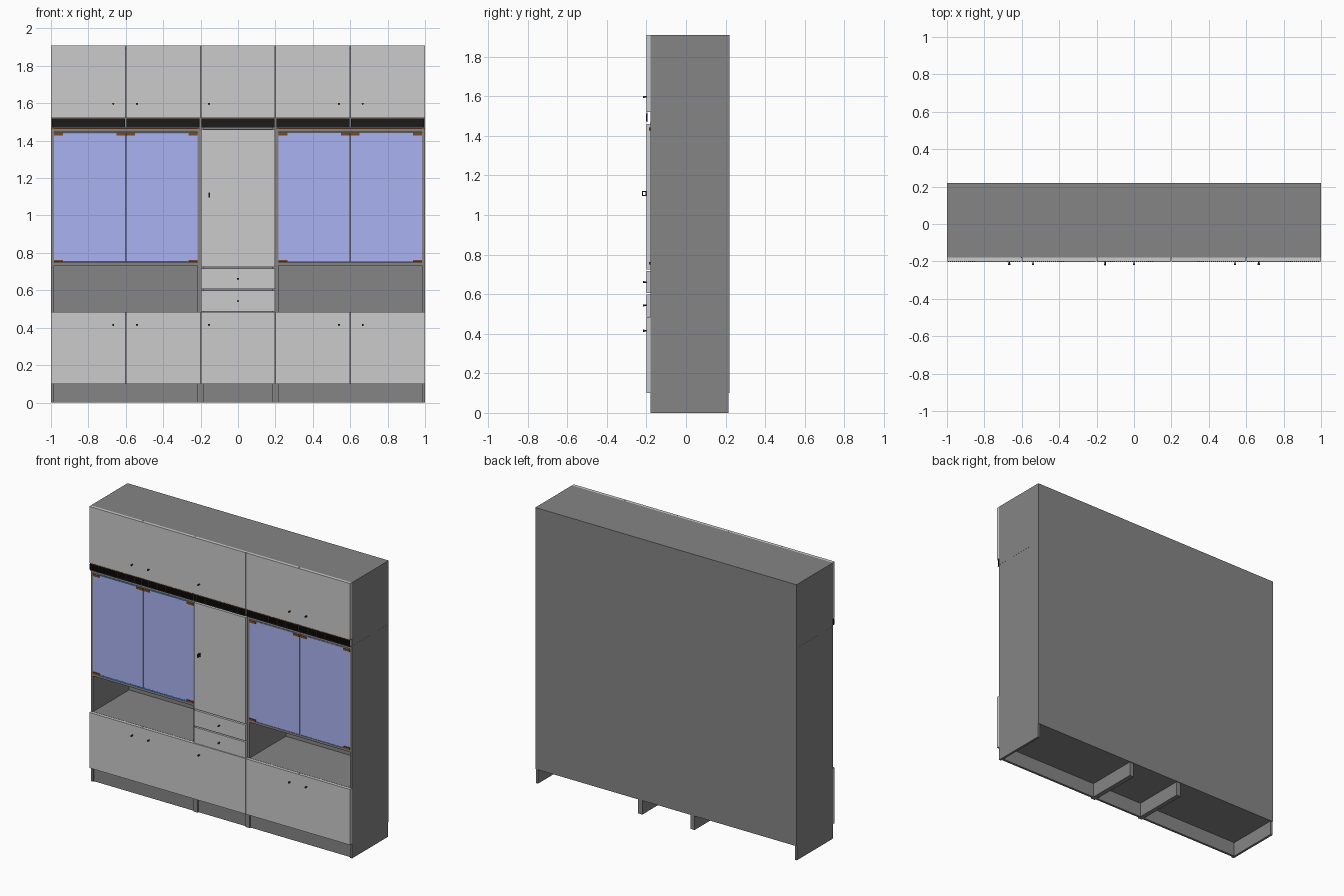
import bpy, bmesh, math
from mathutils import Matrix

if "Cube" in bpy.data.objects:
    bpy.data.objects.remove(bpy.data.objects["Cube"])

T = 0.016                    # board thickness
FRONT, BACK = -0.18, 0.22    # carcass depth limits


def material(name, rgb):
    m = bpy.data.materials.new(name)
    m.diffuse_color = (*rgb, 1)
    m.use_nodes = True
    m.node_tree.nodes["Principled BSDF"].inputs["Base Color"].default_value = m.diffuse_color
    return m


CARCASS = material("dark_grey_board", (0.235, 0.235, 0.235))
GLASS = material("blue_glass", (0.40, 0.45, 0.88))
BRASS = material("brown_metal", (0.20, 0.065, 0.015))
DARK = material("dark_knob", (0.06, 0.025, 0.012))
BLACK = material("black_grille", (0.012, 0.01, 0.01))
BLUE = material("bright_blue", (0.05, 0.30, 0.85))


def boxes(name, spans, mat=None):
    """One object from boxes given as (x0, x1, y0, y1, z0, z1)."""
    bm = bmesh.new()
    for x0, x1, y0, y1, z0, z1 in spans:
        mtx = Matrix.Translation(((x0 + x1) / 2, (y0 + y1) / 2, (z0 + z1) / 2))
        mtx = mtx @ Matrix.Diagonal((x1 - x0, y1 - y0, z1 - z0, 1))
        bmesh.ops.create_cube(bm, size=1, matrix=mtx)
    return finish(name, bm, mat)


def finish(name, bm, mat):
    me = bpy.data.meshes.new(name)
    bm.to_mesh(me)
    bm.free()
    ob = bpy.data.objects.new(name, me)
    bpy.context.collection.objects.link(ob)
    if mat:
        me.materials.append(mat)
    return ob


def knob(name, x, z):
    """Turned knob: thin stem with a wider head, axis along y."""
    bm = bmesh.new()
    for r, y0, y1 in ((0.004, -0.212, -0.2), (0.0055, -0.218, -0.21)):
        mtx = Matrix.Translation((x, (y0 + y1) / 2, z)) @ Matrix.Rotation(math.pi / 2, 4, 'X')
        bmesh.ops.create_cone(bm, cap_ends=True, segments=16, radius1=r, radius2=r,
                              depth=y1 - y0, matrix=mtx)
    ob = finish(name, bm, DARK)
    for p in ob.data.polygons:
        p.use_smooth = len(p.vertices) == 4


# Three carcasses, each with a tall lower and a short upper box
for name, x0, x1 in (("left", -1, -0.2), ("middle", -0.2, 0.2), ("right", 0.2, 1)):
    a, b = x0 + T, x1 - T
    inner = BACK - 0.005
    boxes(name + "_lower_sides", [(x0, a, FRONT, inner, 0, 1.47),
                                  (b, x1, FRONT, inner, 0, 1.47)], CARCASS)
    boxes(name + "_upper_sides", [(x0, a, FRONT, inner, 1.4705, 1.91),
                                  (b, x1, FRONT, inner, 1.4705, 1.91)], CARCASS)
    levels = (0.1, 0.469, 0.732, 1.447, 1.4705, 1.894)
    boxes(name + "_shelves", [(a, b, FRONT, inner, z, z + T) for z in levels], CARCASS)
    boxes(name + "_back_panel", [(x0, x1, inner, BACK, 0.1, 1.91)], CARCASS)
    boxes(name + "_plinth", [(a, b, -0.17, -0.17 + T, 0, 0.1)], CARCASS)
    # backing board behind the grille
    boxes(name + "_grille_board", [(a, b, FRONT, FRONT + 0.005, 1.486, 1.53)], CARCASS)

# Five columns of hinged doors, top and bottom, with grille between
for i in range(5):
    x0 = -1 + 0.4 * i + 0.001
    x1 = x0 + 0.398
    n = str(i + 1)
    boxes("upper_door_" + n, [(x0, x1, -0.2, FRONT, 1.52, 1.91)])
    boxes("lower_door_" + n, [(x0, x1, -0.2, FRONT, 0.1, 0.484)])

    # ventilation grille: backing, slats and rails
    g0, g1 = x0 + 0.004, x1 - 0.004
    boxes("grille_back_" + n, [(g0, g1, -0.197, -0.194, 1.474, 1.515)], BLACK)
    step = (g1 - g0) / 36
    boxes("grille_slats_" + n, [(g0 + k * step, g0 + (k + 0.55) * step, -0.202, -0.197,
                                 1.474, 1.514) for k in range(36)], BLACK)
    boxes("grille_rails_" + n, [(g0, g1, -0.2, -0.194, 1.515, 1.519),
                                (g0, g1, -0.2, -0.194, 1.470, 1.474)], BRASS)

for i, x in enumerate((-0.667, -0.54, -0.155, 0.54, 0.667)):
    knob("upper_knob_%d" % (i + 1), x, 1.597)
    knob("lower_knob_%d" % (i + 1), x, 0.415)

# Middle column: tall door and two drawers
boxes("tall_door", [(-0.198, 0.198, -0.2, FRONT, 0.725, 1.46)])
for i, (z0, z1, zk) in enumerate(((0.488, 0.598, 0.543), (0.606, 0.716, 0.661))):
    boxes("drawer_front_%d" % (i + 1), [(-0.198, 0.198, -0.2, FRONT, z0, z1)])
    knob("drawer_knob_%d" % (i + 1), 0, zk)

# Tall door handle: plate and bow
boxes("tall_door_handle", [(-0.159, -0.149, -0.204, -0.2, 1.095, 1.122),
                           (-0.157, -0.151, -0.218, -0.204, 1.097, 1.101),
                           (-0.157, -0.151, -0.218, -0.204, 1.116, 1.12),
                           (-0.157, -0.151, -0.222, -0.218, 1.097, 1.12)], DARK)

# Glass display doors with clip hinges at the corners
for name, x0, x1 in (("left", -1, -0.2), ("right", 0.2, 1)):
    a, b, mid = x0 + T, x1 - T, (x0 + x1) / 2
    boxes(name + "_glass_doors", [(a, mid - 0.002, FRONT, -0.174, 0.75, 1.443),
                                  (mid + 0.002, b, FRONT, -0.174, 0.75, 1.443)], GLASS)
    clips = []
    for c0, c1 in ((a, a + 0.048), (b - 0.048, b)):
        clips += [(c0, c1, -0.186, -0.17, 1.427, 1.443),
                  (c0, c1, -0.186, -0.17, 0.75, 0.763)]
    clips += [(mid - 0.05, mid - 0.002, -0.186, -0.17, 1.427, 1.443),
              (mid + 0.002, mid + 0.05, -0.186, -0.17, 1.427, 1.443)]
    boxes(name + "_glass_hinges", clips, BRASS)
    boxes(name + "_glass_trim", [(x0 + 0.002, x1 - 0.002, -0.183, FRONT, 1.462, 1.467)], BRASS)

# Blue edge strips on the left glass
boxes("left_glass_edges", [(-0.935, -0.27, -0.1805, FRONT, 1.438, 1.444),
                           (-0.935, -0.27, -0.1805, FRONT, 0.75, 0.756)], BLUE)
